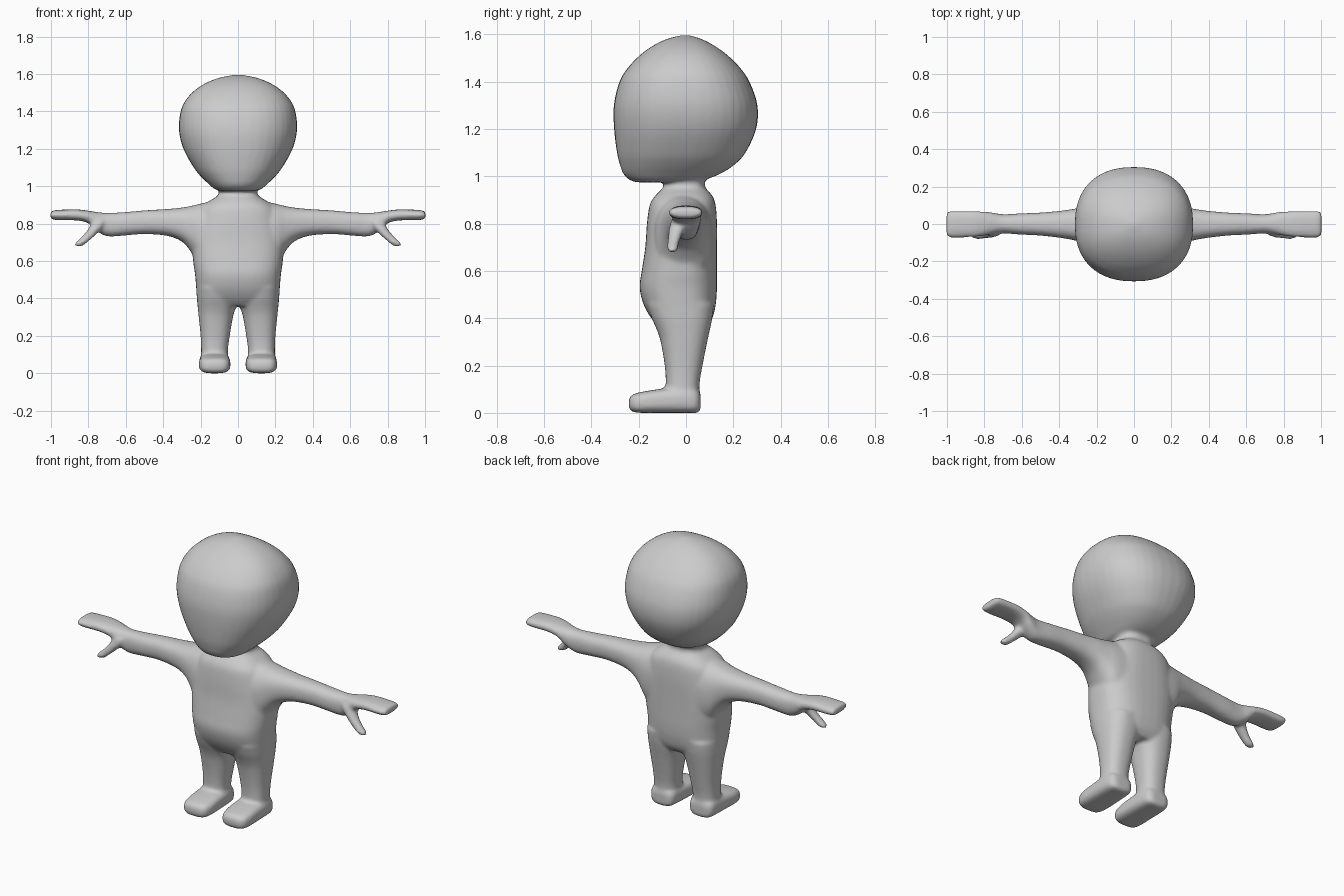
import bpy, bmesh, math


def catmull(a, b, c, d, t):
    return [0.5 * (2 * q + (r - p) * t + (2 * p - 5 * q + 4 * r - s) * t * t
                   + (3 * q - p - 3 * r + s) * t ** 3)
            for p, q, r, s in zip(a, b, c, d)]


def loft(bm, axis, rows, power=2.4, side=1, steps=4, n=40):
    """Rows are (position, u_min, u_max, v_min, v_max); u and v are the other axes in xyz order."""
    pts = [rows[0]] + rows + [rows[-1]]
    sections = [catmull(*pts[i:i + 4], k / steps)
                for i in range(len(rows) - 1) for k in range(steps)]
    sections.append(rows[-1])
    rings = []
    for p, u0, u1, v0, v1 in sections:
        ring = []
        for k in range(n):
            a = 2 * math.pi * k / n
            c, s = math.cos(a), math.sin(a)
            u = (u0 + u1) / 2 + (u1 - u0) / 2 * math.copysign(abs(c) ** (2 / power), c)
            v = (v0 + v1) / 2 + (v1 - v0) / 2 * math.copysign(abs(s) ** (2 / power), s)
            co = [u, v]
            co.insert("xyz".index(axis), p)
            co[0] *= side
            ring.append(bm.verts.new(co))
        rings.append(ring)
    faces = [bm.faces.new(rings[0]), bm.faces.new(rings[-1])]
    for r0, r1 in zip(rings, rings[1:]):
        for k in range(n):
            j = (k + 1) % n
            faces.append(bm.faces.new((r0[k], r0[j], r1[j], r1[k])))
    bmesh.ops.recalc_face_normals(bm, faces=faces)


def sym(rows):
    return [(z, -w, w, y0, y1) for z, w, y0, y1 in rows]


bm = bmesh.new()

# Head
loft(bm, "z", sym([
    (0.974, 0.09, -0.21, 0.03), (0.985, 0.125, -0.24, 0.08), (1.01, 0.155, -0.265, 0.145),
    (1.05, 0.197, -0.28, 0.207), (1.1, 0.237, -0.292, 0.252), (1.2, 0.292, -0.304, 0.297),
    (1.3, 0.316, -0.305, 0.302), (1.4, 0.307, -0.281, 0.268), (1.46, 0.28, -0.244, 0.227),
    (1.51, 0.235, -0.196, 0.177), (1.55, 0.175, -0.142, 0.122), (1.58, 0.1, -0.08, 0.065),
    (1.596, 0.015, -0.015, 0.01)]), 2.35)

# Neck and torso
loft(bm, "z", sym([
    (1.02, 0.12, -0.1, 0.1), (0.98, 0.103, -0.09, 0.08), (0.95, 0.108, -0.098, 0.083),
    (0.92, 0.155, -0.128, 0.11), (0.88, 0.2, -0.153, 0.125), (0.8, 0.225, -0.165, 0.131),
    (0.7, 0.245, -0.172, 0.131), (0.6, 0.24, -0.187, 0.131), (0.53, 0.23, -0.196, 0.131),
    (0.46, 0.224, -0.18, 0.126), (0.4, 0.219, -0.147, 0.112), (0.36, 0.2, -0.11, 0.085)]), 2.6)

for side in (-1, 1):
    # Arm and hand
    loft(bm, "x", [
        (0.1, -0.15, 0.12, 0.52, 0.93), (0.2, -0.13, 0.108, 0.57, 0.907),
        (0.25, -0.108, 0.095, 0.647, 0.895), (0.3, -0.092, 0.085, 0.704, 0.886),
        (0.38, -0.076, 0.072, 0.735, 0.878), (0.5, -0.062, 0.061, 0.744, 0.871),
        (0.6, -0.057, 0.057, 0.737, 0.862), (0.7, -0.05, 0.052, 0.732, 0.857),
        (0.76, -0.056, 0.062, 0.765, 0.863), (0.8, -0.063, 0.066, 0.802, 0.869),
        (0.86, -0.07, 0.07, 0.817, 0.876), (0.95, -0.073, 0.071, 0.818, 0.874),
        (0.99, -0.071, 0.069, 0.822, 0.87), (1.003, -0.062, 0.06, 0.83, 0.86)],
        2.4, side)
    # Thumb
    loft(bm, "z", [
        (0.82, 0.7, 0.77, -0.06, 0.0), (0.79, 0.715, 0.79, -0.07, 0.0),
        (0.755, 0.745, 0.813, -0.075, -0.015), (0.72, 0.783, 0.846, -0.08, -0.028),
        (0.692, 0.815, 0.874, -0.081, -0.034), (0.678, 0.838, 0.868, -0.072, -0.043)],
        2.2, side)
    # Leg
    loft(bm, "z", [
        (0.46, 0.0, 0.222, -0.165, 0.118), (0.4, 0.004, 0.22, -0.145, 0.111),
        (0.35, 0.013, 0.215, -0.123, 0.101), (0.3, 0.027, 0.21, -0.107, 0.09),
        (0.2, 0.044, 0.2, -0.09, 0.07), (0.12, 0.054, 0.197, -0.085, 0.057),
        (0.04, 0.05, 0.2, -0.085, 0.057)], 2.4, side)
    # Foot
    loft(bm, "y", [
        (-0.242, 0.085, 0.165, 0.02, 0.06), (-0.225, 0.055, 0.195, 0.004, 0.078),
        (-0.18, 0.042, 0.208, 0.0, 0.09), (-0.1, 0.041, 0.208, 0.0, 0.102),
        (0.0, 0.046, 0.206, 0.0, 0.11), (0.045, 0.056, 0.196, 0.0, 0.1),
        (0.062, 0.08, 0.17, 0.01, 0.08)], 3.2, side)

mesh = bpy.data.meshes.new("figure_body")
bm.to_mesh(mesh)
bm.free()
body = bpy.data.objects.new("figure_body", mesh)
bpy.context.collection.objects.link(body)
bpy.context.view_layer.objects.active = body
body.select_set(True)

# Fuse the parts into one soft skin
remesh = body.modifiers.new("fuse", "REMESH")
remesh.mode = "VOXEL"
remesh.voxel_size = 0.009
smooth = body.modifiers.new("soften", "SMOOTH")
smooth.factor = 0.5
smooth.iterations = 10
for name in ("fuse", "soften"):
    bpy.ops.object.modifier_apply(modifier=name)
bpy.ops.object.shade_smooth()
